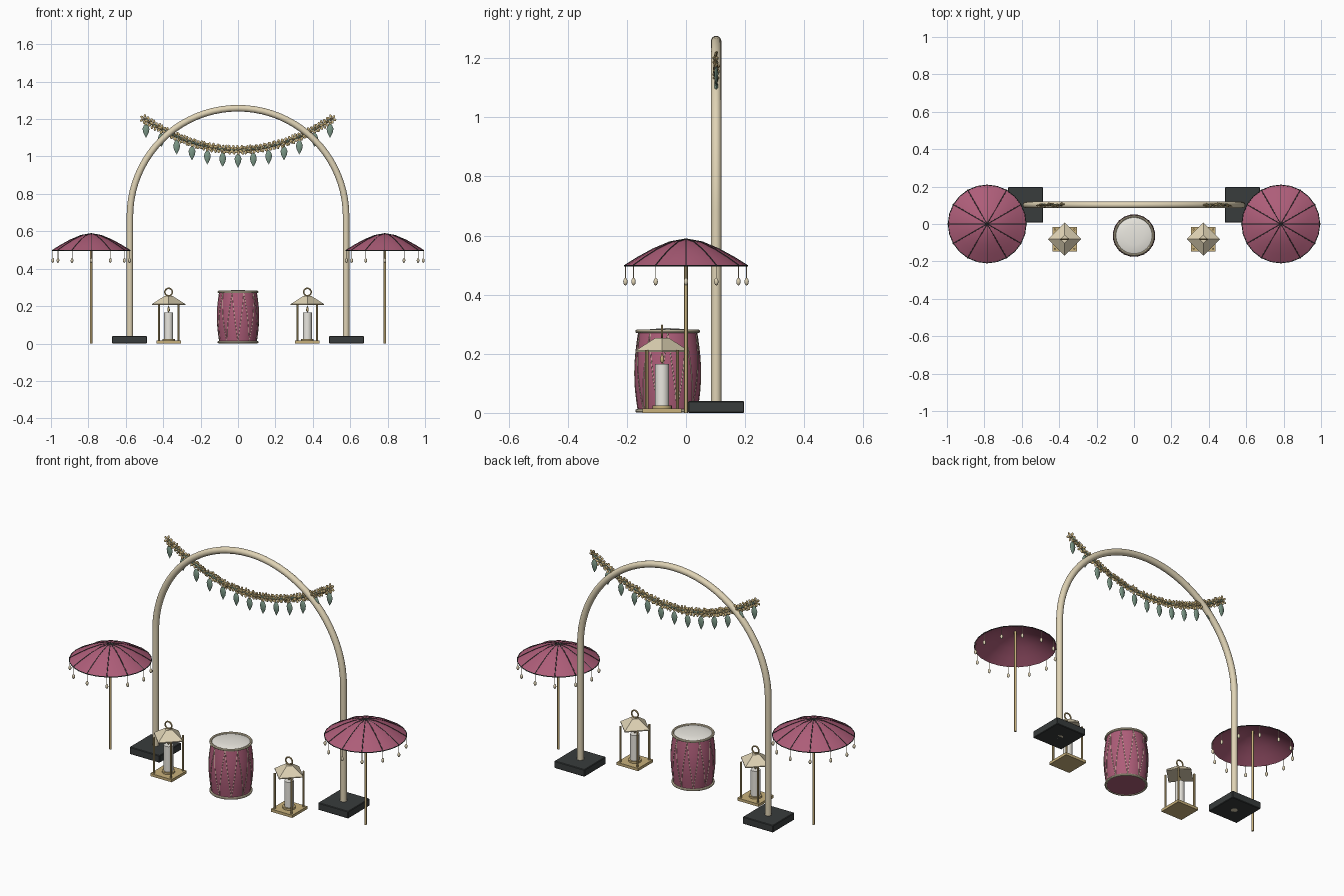
import bpy, bmesh, math, random
from mathutils import Matrix, Vector

if "Cube" in bpy.data.objects:
    bpy.data.objects.remove(bpy.data.objects["Cube"])

random.seed(4)
T, R = Matrix.Translation, Matrix.Rotation
TAU = 2 * math.pi


def mat(name, r, g, b):
    m = bpy.data.materials.new(name)
    m.diffuse_color = (r, g, b, 1)
    m.use_nodes = True
    m.node_tree.nodes["Principled BSDF"].inputs["Base Color"].default_value = m.diffuse_color
    return m


ROSE = mat("rose", .42, .11, .19)
IVORY = mat("ivory", .74, .65, .46)
GOLD = mat("gold", .58, .44, .2)
DARK = mat("dark", .04, .045, .045)
GREEN = mat("green", .2, .31, .24)
WHITE = mat("white", .82, .8, .74)


def finish(name, bm, material, smooth=35):
    me = bpy.data.meshes.new(name)
    bmesh.ops.recalc_face_normals(bm, faces=bm.faces)
    bm.to_mesh(me)
    bm.free()
    ob = bpy.data.objects.new(name, me)
    bpy.context.collection.objects.link(ob)
    me.materials.append(material)
    if smooth:
        bpy.ops.object.select_all(action='DESELECT')
        ob.select_set(True)
        bpy.context.view_layer.objects.active = ob
        bpy.ops.object.shade_smooth_by_angle(angle=math.radians(smooth))
    return ob


def box(bm, c, s):
    bmesh.ops.create_cube(bm, size=1, matrix=T(c) @ Matrix.Diagonal((*s, 1)))


def ball(bm, m, s, sub=1):
    bmesh.ops.create_icosphere(bm, subdivisions=sub, radius=1, matrix=m @ Matrix.Diagonal((*s, 1)))


def lathe(bm, c, profile, n):
    """Spin (radius, z) points about the vertical axis through c."""
    rings = []
    for r, z in profile:
        k = 1 if r == 0 else n
        rings.append([bm.verts.new((c[0] + r * math.cos(TAU * i / n),
                                    c[1] + r * math.sin(TAU * i / n), c[2] + z)) for i in range(k)])
    for a, b in zip(rings, rings[1:]):
        for i in range(n):
            q = [a[i % len(a)], a[(i + 1) % len(a)], b[(i + 1) % len(b)], b[i % len(b)]]
            bm.faces.new(list(dict.fromkeys(q)))


def tube(bm, pts, r, n=8, closed=False):
    """Sweep a round section along a list of points."""
    pts = [Vector(p) for p in pts]
    rings, k = [], len(pts)
    for i, p in enumerate(pts):
        a = pts[(i - 1) % k] if closed or i else p
        b = pts[(i + 1) % k] if closed or i < k - 1 else p
        t = (b - a).normalized()
        ref = Vector((0, 1, 0)) if abs(t.y) < .8 else Vector((1, 0, 0))
        if closed and max(q.z for q in pts) - min(q.z for q in pts) < 1e-4:
            ref = Vector((0, 0, 1))
        u = t.cross(ref).normalized()
        v = t.cross(u)
        rings.append([bm.verts.new(p + r * (u * math.cos(TAU * j / n) + v * math.sin(TAU * j / n)))
                      for j in range(n)])
    for a, b in zip(rings, rings[1:] + rings[:1] if closed else rings[1:]):
        for j in range(n):
            bm.faces.new((a[j], a[(j + 1) % n], b[(j + 1) % n], b[j]))
    if not closed:
        bm.faces.new(rings[0])
        bm.faces.new(rings[-1])


def circle(c, r, n=32, upright=False):
    return [(c[0] + r * math.cos(TAU * i / n), c[1] + (0 if upright else r * math.sin(TAU * i / n)),
             c[2] + (r * math.sin(TAU * i / n) if upright else 0)) for i in range(n)]


# Arch and its feet
AY, AR, SPRING = .102, .578, .68
bm = bmesh.new()
arc = [(AR * math.cos(math.pi * i / 40), AY, SPRING + AR * math.sin(math.pi * i / 40)) for i in range(41)]
tube(bm, [(AR, AY, 0)] + arc + [(-AR, AY, 0)], .0175, 16)
finish("arch", bm, IVORY)
bm = bmesh.new()
for s in (-1, 1):
    box(bm, (s * .58, AY, .02), (.186, .19, .04))
bmesh.ops.bevel(bm, geom=bm.edges[:], offset=.003, segments=1, affect='EDGES')
finish("arch_feet", bm, DARK, 0)


# Garland: cord, flowers and hanging leaves
def sag(x):
    return 1.035 + .165 * (x / .5) ** 2


bm = bmesh.new()
tube(bm, [(x / 20, AY, sag(x / 20)) for x in range(-10, 11)], .006, 6)
finish("garland_cord", bm, GREEN)
petals, hearts = bmesh.new(), bmesh.new()
N = 45
for i in range(N):
    x = -.5 + i / (N - 1)
    m = T((x, AY + random.uniform(-.004, .004), sag(x))) @ R(random.uniform(0, TAU), 4, 'Y') \
        @ R(random.uniform(-.3, .3), 4, 'X')
    for k in range(6):
        ball(petals, m @ R(TAU * k / 6, 4, 'Y') @ T((.017, 0, 0)), (.011, .005, .0075))
    ball(hearts, m, (.008, .012, .008))
finish("garland_flowers", petals, GOLD)
finish("garland_flower_hearts", hearts, GOLD)
bm = bmesh.new()
for i in range(13):
    x = -.492 + .082 * i
    before = set(bm.verts)
    lathe(bm, (0, 0, 0), [(0, 0), (.012, -.012), (.0185, -.03), (.015, -.05), (.007, -.066), (0, -.078)], 8)
    new = [v for v in bm.verts if v not in before]
    bmesh.ops.transform(bm, verts=new, matrix=T((x, AY, sag(x) - .017)) @ Matrix.Diagonal((1, .4, 1, 1)))
finish("garland_leaves", bm, GREEN)

# Parasols
CANOPY = [(0, .588), (.055, .578), (.112, .554), (.163, .526), (.208, .498)]
for s, side in ((-1, "left"), (1, "right")):
    cx = s * .785
    bm = bmesh.new()
    lathe(bm, (cx, 0, 0), CANOPY + [(r, z - .003) for r, z in reversed(CANOPY)], 24)
    finish(side + "_parasol_canopy", bm, ROSE, 20)
    bm, tas = bmesh.new(), bmesh.new()
    tube(bm, circle((cx, 0, .498), .208, 24), .0025, 6, True)
    for k in range(12):
        c, d = math.cos(TAU * k / 12), math.sin(TAU * k / 12)
        tube(bm, [(cx + r * c, r * d, z) for r, z in CANOPY], .0022, 6)
        p = Vector((cx + .205 * c, .205 * d, 0))
        tube(tas, [p + Vector((0, 0, .498)), p + Vector((0, 0, .452))], .0015, 5)
        ball(tas, T((p.x, p.y, .444)), (.0075, .0075, .013), 2)
    finish(side + "_parasol_ribs", bm, DARK)
    finish(side + "_parasol_tassels", tas, IVORY)
    bm = bmesh.new()
    tube(bm, [(cx, 0, 0), (cx, 0, .587)], .006, 12)
    finish(side + "_parasol_pole", bm, GOLD)

# Drum
DY = -.062


def belly(t):
    return .1 + .013 * math.sin(math.pi * t)


bm = bmesh.new()
lathe(bm, (0, DY, 0), [(0, .004)] + [(belly(i / 10), .004 + .27 * i / 10) for i in range(11)] + [(0, .274)], 32)
finish("drum_body", bm, ROSE)
bm = bmesh.new()
lathe(bm, (0, DY, 0), [(0, .287), (.05, .284), (.085, .28), (.101, .274)], 32)
finish("drum_skin", bm, WHITE)
bm = bmesh.new()
for z in (.007, .276):
    tube(bm, circle((0, DY, z), .103, 40), .0065, 8, True)
finish("drum_hoops", bm, IVORY)
bm = bmesh.new()
for k in range(20):
    pts = []
    for i in range(9):
        t = i / 8
        a = TAU * (k + (t if k % 2 else 1 - t)) / 20
        r = belly(t) + .0003
        pts.append((r * math.cos(a), DY + r * math.sin(a), .008 + .264 * t))
    tube(bm, pts, .0014, 5)
finish("drum_cords", bm, IVORY)

# Lanterns
LY = -.081
for s, side in ((-1, "left"), (1, "right")):
    cx = s * .371
    bm = bmesh.new()
    box(bm, (cx, LY, .0075), (.132, .132, .015))
    for px in (-.052, .052):
        for py in (-.052, .052):
            tube(bm, [(cx + px, LY + py, .012), (cx + px, LY + py, .212)], .0055, 8)
    lathe(bm, (cx, LY, 0), [(0, .015), (.033, .015), (.033, .025), (0, .025)], 20)
    finish(side + "_lantern_frame", bm, GOLD)
    bm = bmesh.new()
    lathe(bm, (cx, LY, 0), [(0, .206), (.089, .206), (.089, .211), (.022, .254), (0, .254)], 4)
    finish(side + "_lantern_roof", bm, IVORY, 0)
    bm = bmesh.new()
    tube(bm, circle((cx, LY, .275), .02, 24, True), .004, 8, True)
    finish(side + "_lantern_ring", bm, GOLD)
    bm = bmesh.new()
    lathe(bm, (cx, LY, 0), [(0, .025), (.024, .025), (.024, .166), (0, .166)], 20)
    finish(side + "_candle", bm, WHITE)
    bm = bmesh.new()
    lathe(bm, (cx, LY, 0), [(0, .166), (.006, .174), (.007, .182), (.004, .194), (0, .206)], 10)
    finish(side + "_flame", bm, GOLD)
